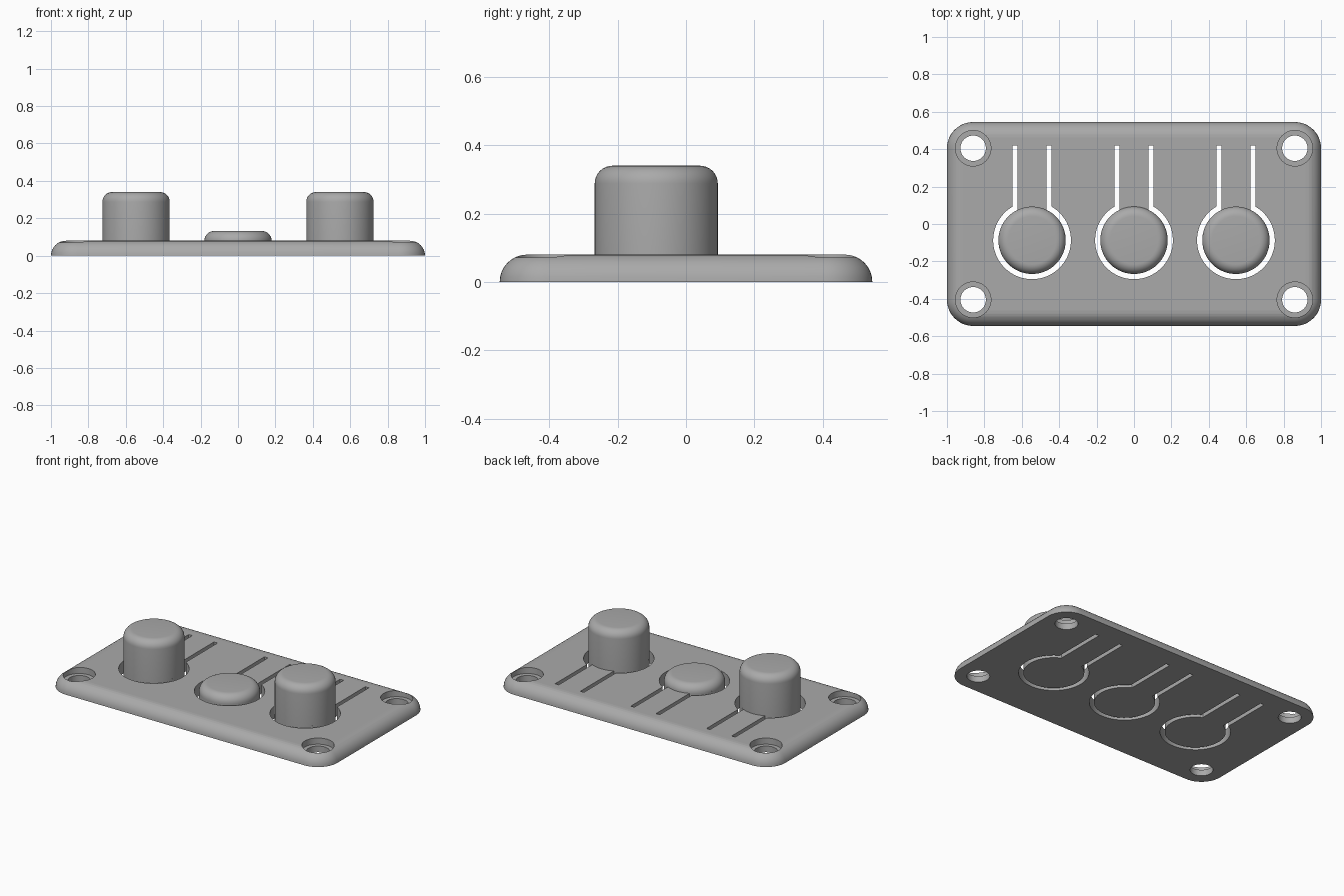
import bpy, bmesh
from math import sin, cos, asin, pi

if "Cube" in bpy.data.objects:
    bpy.data.objects.remove(bpy.data.objects["Cube"], do_unlink=True)

HALF_X, HALF_Y, THICK, CORNER = 1.0, 0.545, 0.08, 0.14
BUTTON_R, RING_R, BUTTON_Y = 0.18, 0.208, -0.087
SLOT_IN, SLOT_OUT, SLOT_END = 0.078, 0.104, 0.42

grey = bpy.data.materials.new("light grey plastic")
grey.use_nodes = True
colour = (0.4, 0.4, 0.4, 1)
grey.diffuse_color = colour
grey.node_tree.nodes["Principled BSDF"].inputs["Base Color"].default_value = colour


def arc(cx, cy, r, start, end, n):
    return [(cx + r * cos(start + (end - start) * i / n),
             cy + r * sin(start + (end - start) * i / n)) for i in range(n + 1)]


def loft(name, layers, cap_bottom=True):
    """Skin a stack of (outline, z) layers with equal point counts."""
    bm = bmesh.new()
    rings = [[bm.verts.new((x, y, z)) for x, y in pts] for pts, z in layers]
    for low, high in zip(rings, rings[1:]):
        for i in range(len(low)):
            j = (i + 1) % len(low)
            bm.faces.new((low[i], low[j], high[j], high[i]))
    if cap_bottom:
        bm.faces.new(rings[0][::-1])
    bm.faces.new(rings[-1])
    bmesh.ops.recalc_face_normals(bm, faces=bm.faces)
    mesh = bpy.data.meshes.new(name)
    bm.to_mesh(mesh)
    bm.free()
    mesh.materials.append(grey)
    obj = bpy.data.objects.new(name, mesh)
    bpy.context.collection.objects.link(obj)
    return obj


def smooth(obj):
    bpy.ops.object.select_all(action="DESELECT")
    obj.select_set(True)
    bpy.context.view_layer.objects.active = obj
    bpy.ops.object.shade_smooth_by_angle(angle=0.6)


def circle(x, y, r, n=64):
    return arc(x, y, r, 0, 2 * pi, n)[:-1]


def rounded_rect(inset):
    r = CORNER - inset
    cx, cy = HALF_X - CORNER, HALF_Y - CORNER
    pts = []
    for k, (sx, sy) in enumerate(((1, 1), (-1, 1), (-1, -1), (1, -1))):
        pts += arc(sx * cx, sy * cy, r, k * pi / 2, (k + 1) * pi / 2, 12)
    return pts


def keyhole(x):
    """Open ring with two parallel slots running back from it."""
    a, b = asin(SLOT_OUT / RING_R), asin(SLOT_IN / BUTTON_R)
    up = pi / 2
    outer = arc(x, BUTTON_Y, RING_R, up + a, up + 2 * pi - a, 56)
    inner = arc(x, BUTTON_Y, BUTTON_R, up + 2 * pi - b, up + b, 56)
    right = [(x + SLOT_OUT, SLOT_END), (x + SLOT_IN, SLOT_END)]
    left = [(x - SLOT_IN, SLOT_END), (x - SLOT_OUT, SLOT_END)]
    return outer + right + inner + left


# Base plate with a quarter-round upper edge
steps = [i / 8 * pi / 2 for i in range(9)]
plate = loft("base_plate", [(rounded_rect(THICK * (1 - cos(t))), THICK * sin(t))
                            for t in steps])

# Cutters for the flexible tongues and the counterbored screw holes
cutters = [loft("tongue_cutter", [(keyhole(x), -0.1), (keyhole(x), 0.2)])
           for x in (-0.545, 0, 0.545)]
for sx in (-1, 1):
    for sy in (-1, 1):
        x, y = sx * (HALF_X - CORNER), sy * (HALF_Y - CORNER)
        for name, r, z in (("screw_cutter", 0.068, -0.1), ("counterbore_cutter", 0.095, 0.04)):
            cutters.append(loft(name, [(circle(x, y, r), z), (circle(x, y, r), 0.2)]))

bpy.context.view_layer.objects.active = plate
for cutter in cutters:
    mod = plate.modifiers.new("cut", "BOOLEAN")
    mod.object, mod.operation, mod.solver = cutter, "DIFFERENCE", "EXACT"
    bpy.ops.object.modifier_apply(modifier=mod.name)
for cutter in cutters:
    bpy.data.objects.remove(cutter, do_unlink=True)
smooth(plate)

# Round buttons with filleted tops, standing on the tongues
FILLET = 0.052
for name, x, top in (("right_button", -0.545, 0.34), ("middle_button", 0, 0.132),
                     ("left_button", 0.545, 0.34)):
    layers = [(circle(x, BUTTON_Y, BUTTON_R), THICK - 0.001)]
    layers += [(circle(x, BUTTON_Y, BUTTON_R - FILLET * (1 - cos(t))),
                top - FILLET * (1 - sin(t))) for t in steps]
    smooth(loft(name, layers, cap_bottom=False))
